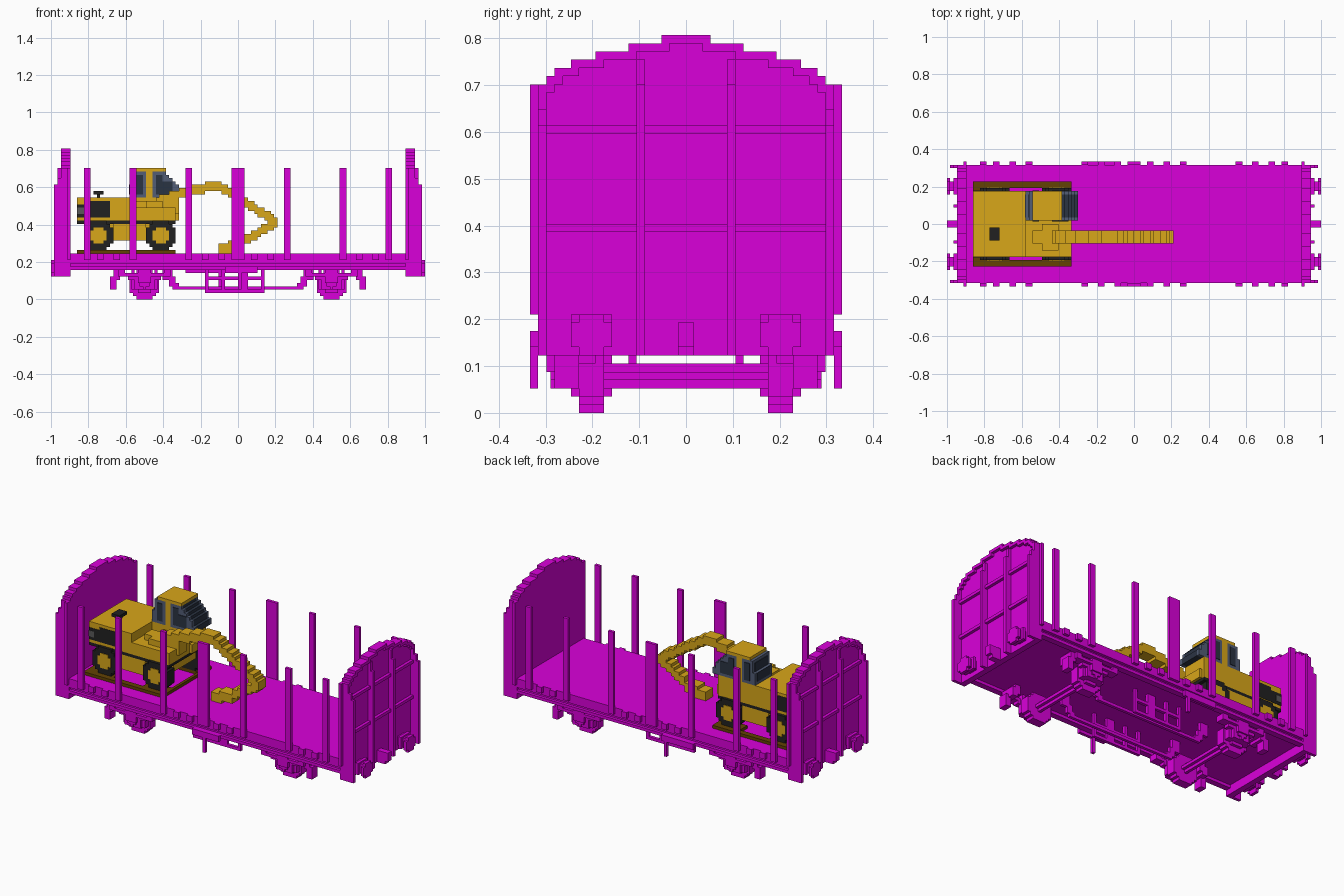
import bpy, bmesh, math

old = bpy.data.objects.get("Cube")
if old:
    bpy.data.objects.remove(old, do_unlink=True)

V = 2 / 114  # size of one block; all coordinates below are in blocks


def material(name, rgb):
    m = bpy.data.materials.new(name)
    m.diffuse_color = (*rgb, 1)
    m.use_nodes = True
    m.node_tree.nodes["Principled BSDF"].inputs["Base Color"].default_value = (*rgb, 1)
    return m


MAGENTA = material("magenta paint", (0.70, 0.0, 0.70))
GOLD = material("gold paint", (0.69, 0.385, 0.010))
BLACK = material("black rubber", (0.015, 0.015, 0.015))
GREY = material("grey vent", (0.10, 0.10, 0.10))
BROWN = material("brown planks", (0.125, 0.055, 0.001))
GLASS = material("dark glass", (0.023, 0.033, 0.055))
FRAME = material("blue grey frame", (0.085, 0.11, 0.18))


def blocks(name, mat, boxes):
    """One object from boxes given as (x0, x1, y0, y1, z0, z1)."""
    bm = bmesh.new()
    for b in boxes:
        lo = [min(b[i], b[i + 1]) for i in (0, 2, 4)]
        hi = [max(b[i], b[i + 1]) for i in (0, 2, 4)]
        vs = bmesh.ops.create_cube(bm, size=1)["verts"]
        for v in vs:
            v.co = [(lo[i] if v.co[i] < 0 else hi[i]) * V for i in range(3)]
    me = bpy.data.meshes.new(name)
    bm.to_mesh(me)
    bm.free()
    me.materials.append(mat)
    ob = bpy.data.objects.new(name, me)
    bpy.context.collection.objects.link(ob)
    return ob


def flip(boxes, sx=1, sy=1):
    return [(a * sx, b * sx, c * sy, d * sy, e, f) for a, b, c, d, e, f in boxes]


def shift(boxes, dx):
    return [(a + dx, b + dx, c, d, e, f) for a, b, c, d, e, f in boxes]


def disc(cx, cz, r, y0, y1):
    """Stepped round disc facing y."""
    out = []
    for i in range(int(2 * r)):
        h = i + 0.5 - r
        w = round(math.sqrt(r * r - h * h) - 0.5) + 0.5
        out.append((cx - w, cx + w, y0, y1, cz - r + i, cz - r + i + 1))
    return out


# ---- wagon deck and side frames ----
blocks("deck", MAGENTA, [(-53, 53, -18, 18, 11, 14), (-51, 51, -17, 17, 10, 11)])
HOOKS = [-42, -37, -10, -5, 5, 10, 37, 42]
for sy, side in ((-1, "right"), (1, "left")):
    blocks(side + "_sill", MAGENTA, flip([(-51, 51, 16, 18, 9, 10)], 1, sy))
    hooks = [(x - 1, x + 1, 18, 19, 12, 14) for x in HOOKS]
    blocks(side + "_hooks", MAGENTA, flip(hooks, 1, sy))
    stakes = [(x - 1, x + 1, 18, 19, 12, 40) for x in (-46, -32, -15, 15, 32, 46)]
    stakes.append((-2, 2, 18, 19, 12, 40))
    blocks(side + "_stakes", MAGENTA, flip(stakes, 1, sy))
    # truss rod with stepped ends
    rod = [(-19, 19, 6, 7, 3, 4)]
    for sx in (-1, 1):
        rod += flip([(18, 20, 6, 7, 3, 5), (19, 21, 6, 7, 4, 7), (20, 23, 6, 7, 6, 10)], sx)
    blocks(side + "_truss_rod", MAGENTA, flip(rod, 1, sy))

# ---- brake gear hanging at the middle ----
blocks("right_brake_lever", MAGENTA, [(0, 1, -19, -18, 3, 10), (-4, 6, -19, -18, 8, 10)])
blocks("left_brake_lever", MAGENTA, [(-6, -5, 18, 19, 3, 10), (-16, -4, 18, 19, 8, 10)])
gear = [(-10, 8, 9, 10, 2, 3), (-10, 8, 9, 10, 6, 7), (-5, -4, 9, 10, 3, 10),
        (0, 3, 9, 10, 2, 10), (7, 8, 9, 10, 3, 10), (-10, -9, 9, 10, 2, 10)]
for sy, side in ((-1, "right"), (1, "left")):
    blocks(side + "_brake_frame", MAGENTA, flip(gear, 1, sy))

# ---- end walls ----
HW = {40: 19, 41: 17, 42: 16, 43: 14, 44: 11, 45: 7, 46: 3}  # half width by row top
for sx, end in ((-1, "rear"), (1, "front")):
    wall = [(51, 53, -17, 17, 7, 40)]
    rim = [(53, 54, -3, 3, 45, 46)]
    for top in range(41, 47):
        wall.append((51, 53, -HW[top], HW[top], top - 1, top))
    for top in range(40, 46):
        for s in (-1, 1):
            rim.append((53, 54, s * (HW[top + 1] - 1), s * min(HW[top], 17), top - 1, top))
    blocks(end + "_wall", MAGENTA, flip(wall, sx))
    blocks(end + "_wall_rim", MAGENTA, flip(rim, sx))
    ribs = [(53, 54, -17, 17, 22, 23), (53, 54, -17, 17, 34, 35)]
    posts, buffers = [], []
    for s in (-1, 1):
        ribs += flip([(53, 55, 5, 6, 7, 40), (53, 54, 5, 6, 40, 43)], 1, s)
        posts += flip([(51, 54, 17, 18, 7, 40), (51, 52, 18, 19, 12, 40),
                       (54, 55, 17, 18, 7, 37), (54, 56, 17, 18, 7, 35)], 1, s)
        buffers += flip([(53, 56, 10, 13, 8.5, 11.5), (54, 55, 9, 14, 8, 12),
                         (56, 57, 9, 14, 8, 11), (56, 57, 10, 13, 7, 12)], 1, s)
    blocks(end + "_wall_ribs", MAGENTA, flip(ribs, sx))
    blocks(end + "_corner_posts", MAGENTA, flip(posts, sx))
    blocks(end + "_buffers", MAGENTA, flip(buffers, sx))
    blocks(end + "_coupler", MAGENTA, flip([(53, 57, -1, 1, 8, 11), (53, 56, -1, 1, 7, 8)], sx))

    # wheelset with axle boxes, leaf springs and brake shoes
    cx = 28.5 * sx
    blocks(end + "_axle", MAGENTA, [(cx - 1.5, cx + 1.5, -16.5, 16.5, 4, 5),
                                    (cx - 0.5, cx + 0.5, -16.5, 16.5, 3, 6)])
    for s, side in ((-1, "right"), (1, "left")):
        blocks(f"{end}_{side}_wheel", MAGENTA, flip(disc(cx, 4.5, 4.5, 10, 13), 1, s))
        box = [(-3, 3, 13, 16, 3, 6), (-2, 2, 13, 14, 2, 3),
               (-5, 5, 14, 16, 6, 7), (-8, 8, 14, 17, 7, 8), (-8, -6, 14, 17, 7, 9),
               (6, 8, 14, 17, 7, 9), (-2, 2, 14, 17, 5, 9), (-4, -3, 13, 15, 3, 9),
               (3, 4, 13, 15, 3, 9)]
        blocks(f"{end}_{side}_axle_box", MAGENTA, flip(shift(box, cx), 1, s))
        shoe = [(35, 37, 11, 14, 7, 11), (36, 38, 11, 16, 6, 9), (37, 39, 13, 16, 3, 7)]
        blocks(f"{end}_{side}_brake_shoe", MAGENTA, flip(shoe, sx, s))

# ---- loaded excavator: chassis and wheels ----
planks = []
for s in (-1, 1):
    planks += flip([(-49, -19, 11, 13, 14, 15), (-48, -39, 7, 11, 14, 15),
                    (-28, -19, 7, 11, 14, 15)], 1, s)
planks += [(-49, -48, -11, 11, 14, 15), (-20, -19, -7, 7, 14, 15)]
blocks("loading_planks", BROWN, planks)
for cx, end in ((-42.5, "rear"), (-23.5, "front")):
    for s, side in ((-1, "right"), (1, "left")):
        blocks(f"digger_{end}_{side}_tyre", BLACK, flip(disc(cx, 19.5, 4.5, 7, 11), 1, s))
        hub = [(cx - 1.5, cx + 1.5, 11, 11.2, 17, 22), (cx - 2.5, cx + 2.5, 11, 11.2, 18, 21)]
        blocks(f"digger_{end}_{side}_hub", GOLD, flip(hub, 1, s))
    blocks(f"digger_{end}_axle", BLACK, [(cx - 1, cx + 1, -7, 7, 18, 21)])
blocks("digger_chassis", GOLD, [(-38, -28, -10, 10, 18, 23), (-47, -20, -6, 6, 20, 23)])
blocks("digger_skirt", BLACK, [(-49, -19, -10, 10, 23, 24)])

# ---- excavator: upper body ----
blocks("digger_engine_body", GOLD, [(-49, -33, -10, 10, 24, 31)])
blocks("digger_front_body", GOLD, [(-33, -19, 1, 10, 24, 31), (-33, -19, -10, 1, 24, 28),
                                   (-19, -18, 1, 9, 24, 27)])
for s, side in ((-1, "right"), (1, "left")):
    blocks(f"digger_{side}_vent", BLACK,
           flip([(-49, -39, 10, 10.1, 25, 29), (-45, -39, 10, 10.1, 29, 30)], 1, s))
    blocks(f"digger_{side}_vent_slats", GREY, flip([(-49, -47, 10, 10.2, 26, 28)], 1, s))
blocks("digger_exhaust", BLACK, [(-43, -42, -4, -2, 31, 32), (-44, -41, -5, -1, 32, 33)])

# ---- excavator: cab ----
blocks("cab_roof", GOLD, [(-31, -22, 1, 10, 39, 40)])
blocks("cab_pillar", GOLD, [(-28, -26, 1, 10, 31, 39)])
cab = [(-33, -28, 1, 10, 31, 35), (-32, -28, 1, 10, 35, 39)]
panes, screen = [], []
for z, x in zip(range(31, 39), (-17, -17, -18, -18, -19, -20, -21, -22)):
    cab += [(-26, x, 1, 2, z, z + 1), (-26, x, 9, 10, z, z + 1)]
    screen.append((-26, x, 2, 9, z, z + 1))
for y in (0.8, 10):
    panes += [(-31, -29, y, y + 0.2, 32, 38), (-25, -23, y, y + 0.2, 32, 38),
              (-23, -20, y, y + 0.2, 32, 36)]
panes.append((-33.2, -33, 2, 9, 32, 35))
panes.append((-32.2, -32, 2, 9, 35, 38))
blocks("cab_frame", FRAME, cab)
blocks("cab_side_windows", GLASS, panes)
blocks("cab_windscreen", GLASS, screen)

# ---- excavator: boom, stick and bucket as stepped columns ----
blocks("boom_mount", GOLD, [(-31, -19, -6, -2, 28, 30), (-28, -23, -8, 0, 25, 30),
                            (-25, -18, -6, -2, 26, 31)])


def arm(name, path, thick):
    out = []
    for (x0, z0), (x1, z1) in zip(path, path[1:]):
        for x in range(min(x0, x1), max(x0, x1)):
            z = round(z0 + (x + 0.5 - x0) / (x1 - x0) * (z1 - z0) - thick / 2)
            out.append((x, x + 1, -6, -2, z, z + thick))
    blocks(name, GOLD, out)


arm("boom", [(-24, 30), (-16, 32.5), (-11, 33.5), (-8, 35), (-5, 34)], 3)
arm("stick", [(-5, 34), (4, 28.5), (12, 23.5)], 3)
arm("bucket_arm", [(12, 23.5), (2, 18)], 3)
blocks("bucket", GOLD, [(-6, -2, -6, -2, 14, 17), (-3, 2, -6, -2, 15, 18)])
